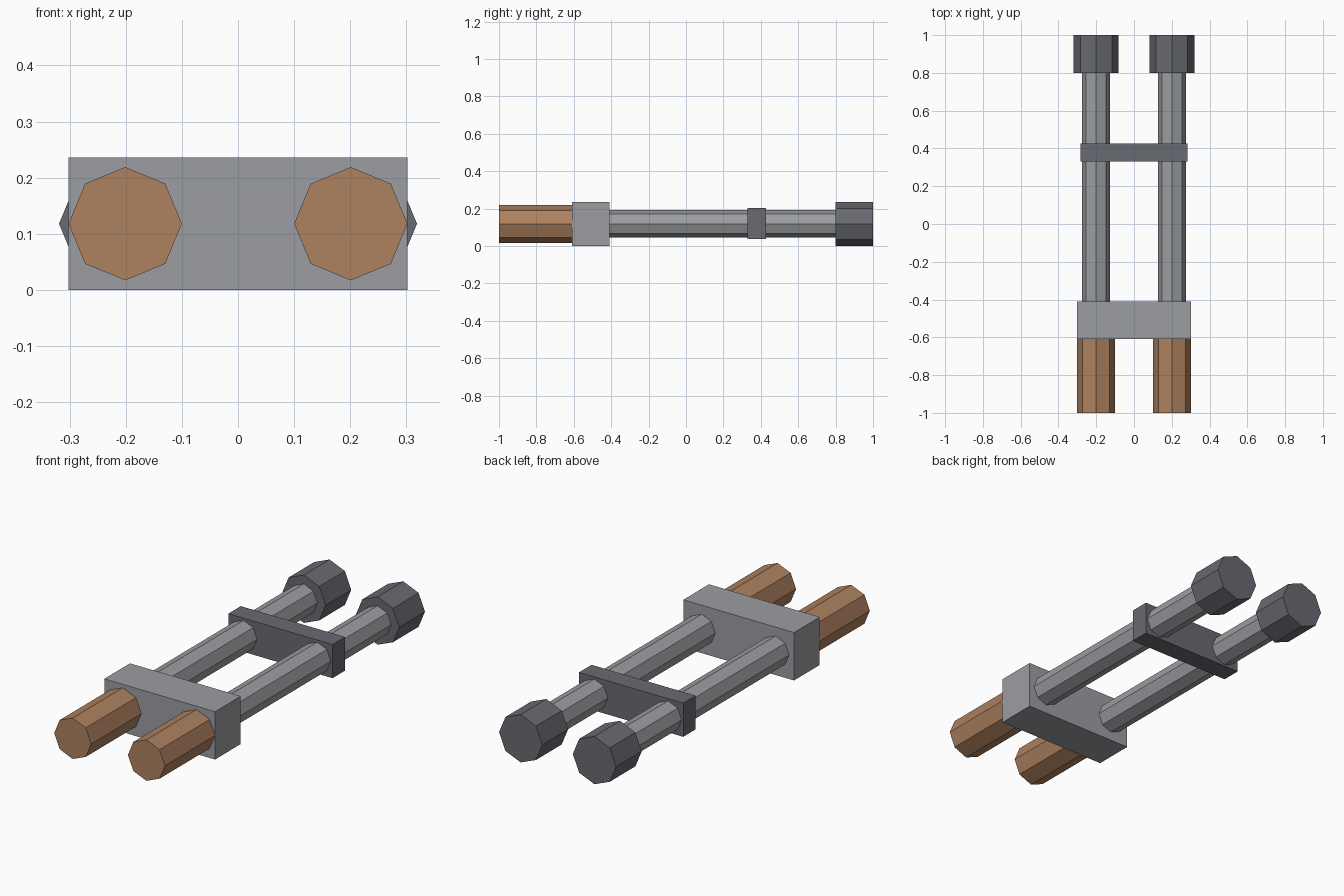
import bpy, math

if "Cube" in bpy.data.objects:
    bpy.data.objects.remove(bpy.data.objects["Cube"])

AXIS_X, AXIS_Z = 0.201, 0.118   # tube axis position


def material(name, rgb):
    m = bpy.data.materials.new(name)
    m.diffuse_color = (*rgb, 1)
    m.use_nodes = True
    m.node_tree.nodes["Principled BSDF"].inputs["Base Color"].default_value = m.diffuse_color
    return m


wood = material("wood", (0.42, 0.22, 0.115))
steel = material("steel", (0.33, 0.34, 0.36))
dark_steel = material("dark_steel", (0.14, 0.145, 0.165))


def finish(name, mat):
    o = bpy.context.object
    o.name = o.data.name = name
    o.data.materials.append(mat)
    return o


def tube(name, x, radius, y0, y1, mat):
    """Eight-sided prism along y."""
    bpy.ops.mesh.primitive_cylinder_add(
        vertices=8, radius=radius, depth=y1 - y0,
        location=(x, (y0 + y1) / 2, AXIS_Z), rotation=(math.pi / 2, 0, 0))
    finish(name, mat)


def box(name, half_x, y0, y1, z0, z1, mat):
    bpy.ops.mesh.primitive_cube_add(size=1, location=(0, (y0 + y1) / 2, (z0 + z1) / 2))
    o = finish(name, mat)
    o.scale = (2 * half_x, y1 - y0, z1 - z0)


# Handle, rod and end cap on each side
for side, s in (("left", -1), ("right", 1)):
    x = s * AXIS_X
    tube(f"{side}_handle", x, 0.101, -1.0, -0.6, wood)
    tube(f"{side}_rod", x, 0.074, -0.42, 0.81, steel)
    tube(f"{side}_end_cap", x, 0.118, 0.8, 1.0, dark_steel)

# Cross pieces joining the two sides
box("rear_block", 0.302, -0.61, -0.41, 0.0, 0.236, steel)
box("cross_plate", 0.284, 0.33, 0.427, 0.037, 0.203, dark_steel)
